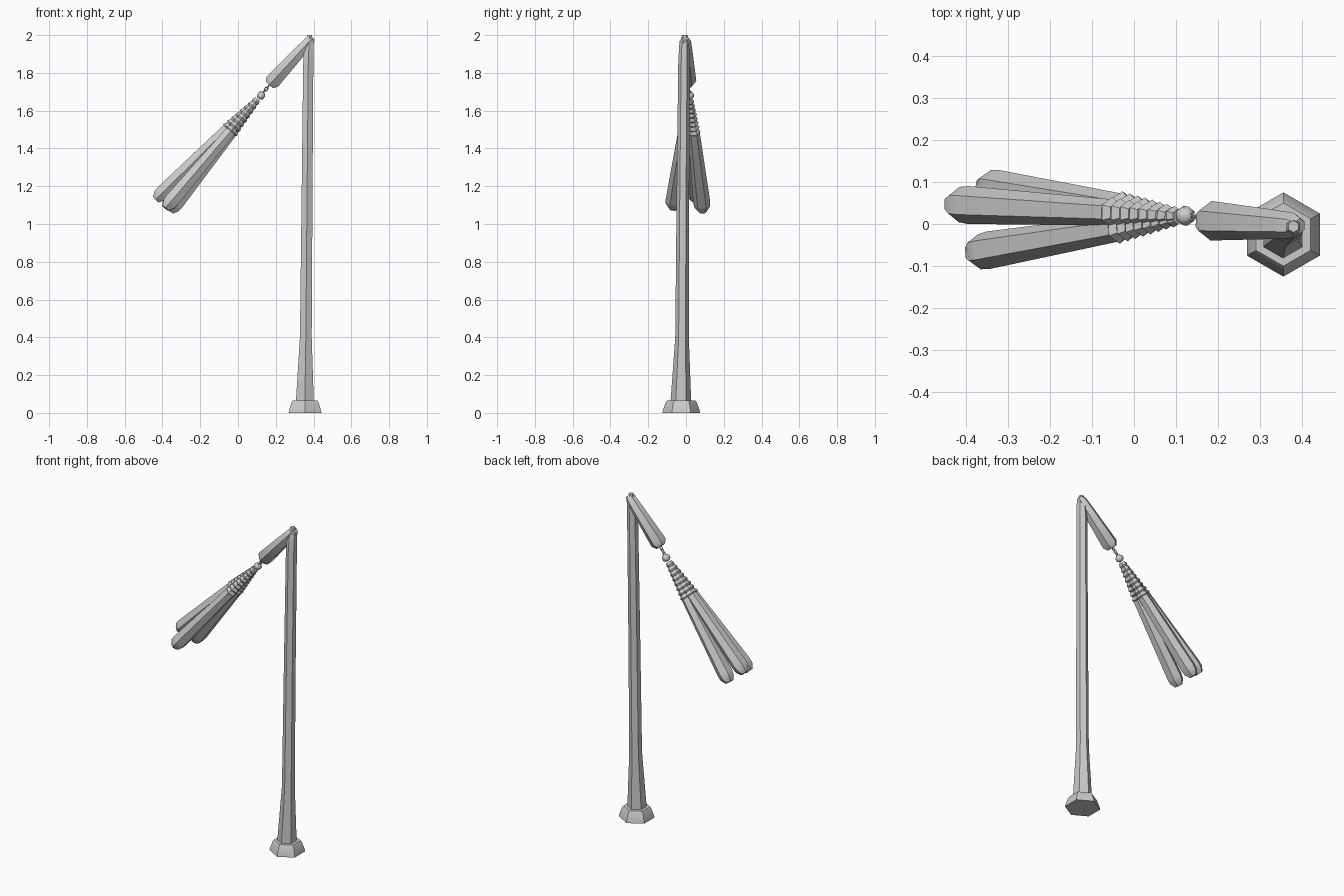
import bpy, bmesh, math
from mathutils import Vector, Matrix

if "Cube" in bpy.data.objects:
    bpy.data.objects.remove(bpy.data.objects["Cube"])


def loft(name, rings, sides=6, angle=50):
    """Closed tube through (centre, radius) rings, a corner kept towards y."""
    axis = (Vector(rings[-1][0]) - Vector(rings[0][0])).normalized()
    u = (Vector((0, 1, 0)) - axis * axis.y).normalized()
    v = axis.cross(u)
    bm = bmesh.new()
    loops = []
    for c, r in rings:
        loops.append([bm.verts.new(Vector(c) + r * (math.cos(a) * u + math.sin(a) * v))
                      for a in (2 * math.pi * i / sides for i in range(sides))])
    for lo, hi in zip(loops, loops[1:]):
        for i in range(sides):
            j = (i + 1) % sides
            bm.faces.new((lo[i], lo[j], hi[j], hi[i]))
    bm.faces.new(loops[0][::-1])
    bm.faces.new(loops[-1])
    bmesh.ops.recalc_face_normals(bm, faces=bm.faces)
    me = bpy.data.meshes.new(name)
    bm.to_mesh(me)
    bm.free()
    ob = bpy.data.objects.new(name, me)
    bpy.context.collection.objects.link(ob)
    bpy.ops.object.select_all(action='DESELECT')
    ob.select_set(True)
    bpy.context.view_layer.objects.active = ob
    if angle:
        bpy.ops.object.shade_smooth_by_angle(angle=math.radians(angle))
    return ob


def along(a, b, profile):
    """Rings from (distance, radius) pairs on the line a to b."""
    a, b = Vector(a), Vector(b)
    d = (b - a).normalized()
    return [(a + d * s, r) for s, r in profile]


# pommel at the foot of the handle
loft("pommel", [((0.355, -0.025, 0), 0.1), ((0.355, -0.025, 0.015), 0.097),
                ((0.355, -0.025, 0.055), 0.083), ((0.355, -0.025, 0.066), 0.075)])

# long tapering handle
loft("handle", [((0.354, -0.027, 0.05), 0.054), ((0.354, -0.027, 0.07), 0.054),
                ((0.359, -0.021, 0.40), 0.036), ((0.366, -0.016, 1.20), 0.033),
                ((0.372, -0.010, 1.85), 0.031), ((0.376, -0.008, 1.95), 0.028),
                ((0.379, -0.006, 2.0), 0.014)])

# bent head, widening towards its end
top, tip = (0.386, -0.004, 1.976), (0.178, 0.008, 1.75)
loft("bent_head", along(top, tip, [(-0.012, 0.018), (0.01, 0.03), (0.1, 0.036),
                                   (0.3, 0.047), (0.325, 0.03)]))

# chain links between head and clubs
start, end = Vector((0.165, 0.012, 1.735)), Vector((0.130, 0.018, 1.69))
d = (end - start).normalized()
for i in range(3):
    bpy.ops.mesh.primitive_torus_add(major_radius=0.008, minor_radius=0.003,
                                     major_segments=10, minor_segments=6)
    link = bpy.context.object
    link.name = f"chain_link_{i + 1}"
    rot = d.to_track_quat('X', 'Z').to_matrix().to_4x4()
    link.matrix_world = (Matrix.Translation(start.lerp(end, (i + 0.4) / 3)) @ rot
                         @ Matrix.Rotation(i * math.pi / 2, 4, 'X')
                         @ Matrix.Diagonal((1.5, 1, 1, 1)))

# small knob joining the three clubs
loft("knob", along(end - d * 0.008, end + d, [(0, 0.01), (0.012, 0.023), (0.03, 0.023), (0.04, 0.012)]))

# three clubs with ribbed grips
ends = {"upper": (-0.43, 0.047, 1.135), "front": (-0.38, -0.068, 1.09),
        "back": (-0.355, 0.088, 1.075)}
RIBS, S0, S1 = 8, 0.04, 0.27
for key, e in ends.items():
    n = (Vector(e) - end).length
    ribs = []
    for i in range(RIBS):
        s, step = S0 + (S1 - S0) * i / RIBS, (S1 - S0) / RIBS
        r = 0.020 + 0.017 * i / (RIBS - 1)
        ribs += [(s, r * 0.72), (s + step * 0.6, r), (s + step * 0.95, r * 0.75)]
    loft(f"{key}_club_grip", along(end, e, ribs), angle=0)
    loft(f"{key}_club_body", along(end, e, [(S1 - 0.02, 0.031), (n - 0.05, 0.045),
                                            (n - 0.02, 0.042), (n + 0.008, 0.024)]))
